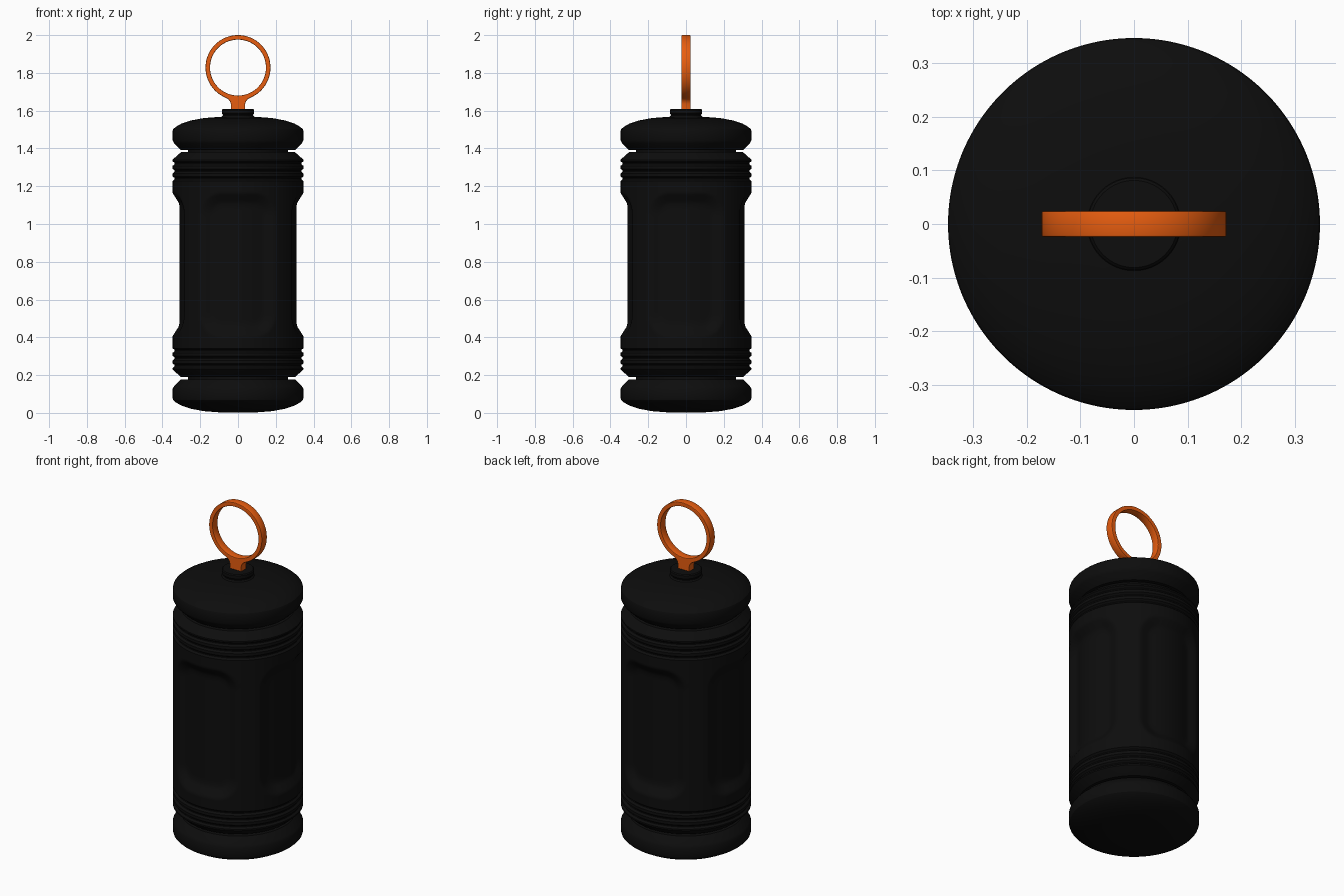
import bpy, bmesh, math

if "Cube" in bpy.data.objects:
    bpy.data.objects.remove(bpy.data.objects["Cube"])

SEG = 192
MID = 0.785      # mid height of the body
R = 0.346        # body radius


def material(name, rgb):
    m = bpy.data.materials.new(name)
    m.diffuse_color = (*rgb, 1)
    m.use_nodes = True
    m.node_tree.nodes["Principled BSDF"].inputs["Base Color"].default_value = m.diffuse_color
    return m


black = material("black_rubber", (0.004, 0.004, 0.004))
orange = material("orange_plastic", (0.80, 0.11, 0.005))


def finish(ob, mat):
    ob.data.materials.append(mat)
    bpy.ops.object.select_all(action='DESELECT')
    bpy.context.view_layer.objects.active = ob
    ob.select_set(True)
    bpy.ops.object.shade_smooth_by_angle(angle=math.radians(30))


def lathe(name, profile, mat, radius=lambda r, a, z: r):
    bm = bmesh.new()
    rows = [[bm.verts.new((radius(r, a, z) * math.cos(a), radius(r, a, z) * math.sin(a), z))
             for a in (2 * math.pi * i / SEG for i in range(SEG))] for r, z in profile]
    for lo, hi in zip(rows, rows[1:]):
        for i in range(SEG):
            j = (i + 1) % SEG
            bm.faces.new((lo[i], lo[j], hi[j], hi[i]))
    bm.faces.new(rows[0][::-1])
    bm.faces.new(rows[-1])
    me = bpy.data.meshes.new(name)
    bm.to_mesh(me)
    bm.free()
    ob = bpy.data.objects.new(name, me)
    bpy.context.collection.objects.link(ob)
    finish(ob, mat)
    return ob


def panel_radius(r, a, z):
    """Sink four rounded grip panels into the cylinder."""
    if abs(z - MID) > 0.38:
        return r
    q = math.pi / 2
    s = abs(a - q * round(a / q)) * R
    corner = 0.12
    dx, dz = s - (0.21 - corner), abs(z - MID) - (0.378 - corner)
    d = math.hypot(max(dx, 0), max(dz, 0)) + min(max(dx, dz), 0) - corner
    depth = min(max(-d, 0) * 0.65, 0.0325 + max(-d - 0.05, 0) * 0.18, 0.037)
    return r - depth


# body: domed end, deep groove and fine ribs, mirrored about mid height
end = [(0.10, 0.003), (0.18, 0.009), (0.25, 0.022), (0.30, 0.039), (0.33, 0.056),
       (0.343, 0.068), (R, 0.078), (R, 0.128), (0.338, 0.142), (0.302, 0.178),
       (0.265, 0.178), (0.265, 0.19), (0.302, 0.19), (0.338, 0.222), (R, 0.23)]
for z in (0.25, 0.29, 0.33):
    end += [(R, z - 0.012), (0.335, z - 0.003), (0.335, z + 0.003), (R, z + 0.012)]
end.append((R, 0.395))
N = 76
middle = [(R, 0.405 + 0.76 * i / N) for i in range(N + 1)]
body = end + middle + [(r, 2 * MID - z) for r, z in reversed(end)]
lathe("body", body, black, panel_radius)

# neck on the top cap
lathe("neck", [(0.092, 1.55), (0.088, 1.566), (0.08, 1.574), (0.08, 1.58), (0.086, 1.586),
               (0.086, 1.604), (0.081, 1.609)], black)

# pull ring with flared stem, one extruded outline with a round hole
CZ, RO, RI = 1.828, 0.172, 0.148


def arc(r, a0, a1, n):
    return [(r * math.sin(a0 + (a1 - a0) * i / n), CZ - r * math.cos(a0 + (a1 - a0) * i / n))
            for i in range(n + 1)]


stem = [(0.038, 1.60), (0.038, 1.636), (0.043, 1.651), (0.053, 1.662)]
outer = stem + arc(RO, 0.43, 2 * math.pi - 0.43, 96) + [(-x, z) for x, z in reversed(stem)]
hole = arc(RI, 0, 2 * math.pi, 96)[:-1]
cu = bpy.data.curves.new("pull_ring", 'CURVE')
cu.dimensions = '2D'
cu.fill_mode = 'BOTH'
cu.extrude, cu.bevel_depth, cu.offset, cu.bevel_resolution = 0.02, 0.004, -0.004, 1
for pts in (outer, hole):
    sp = cu.splines.new('POLY')
    sp.points.add(len(pts) - 1)
    for p, (x, z) in zip(sp.points, pts):
        p.co = (x, z, 0, 1)
    sp.use_cyclic_u = True
ring = bpy.data.objects.new("pull_ring", cu)
ring.rotation_euler.x = math.pi / 2
bpy.context.collection.objects.link(ring)
bpy.ops.object.select_all(action='DESELECT')
bpy.context.view_layer.objects.active = ring
ring.select_set(True)
bpy.ops.object.convert(target='MESH')
finish(bpy.context.view_layer.objects.active, orange)
